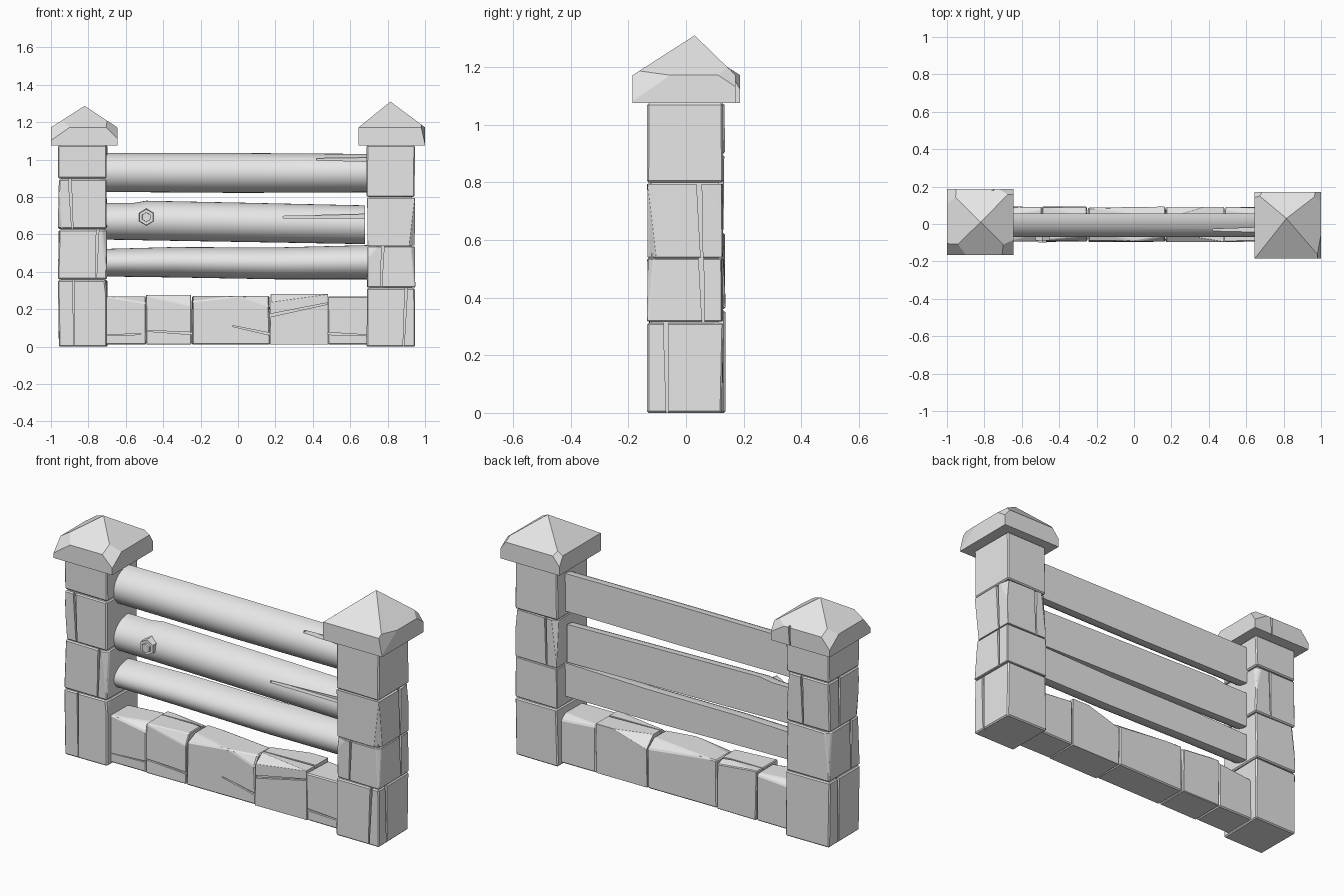
import bpy, bmesh, math, random
from mathutils import Vector, Matrix

random.seed(4)
if "Cube" in bpy.data.objects:
    bpy.data.objects.remove(bpy.data.objects["Cube"], do_unlink=True)

grey = bpy.data.materials.new("plain grey")
grey.use_nodes = True
grey.diffuse_color = (0.8, 0.8, 0.8, 1)
grey.node_tree.nodes["Principled BSDF"].inputs["Base Color"].default_value = (0.8, 0.8, 0.8, 1)

FRONT, BACK, LEFT, RIGHT, UP = (0, -1, 0), (0, 1, 0), (1, 0, 0), (-1, 0, 0), (0, 0, 1)


def finish(name, bm):
    bmesh.ops.recalc_face_normals(bm, faces=bm.faces)
    mesh = bpy.data.meshes.new(name)
    bm.to_mesh(mesh)
    bm.free()
    mesh.materials.append(grey)
    ob = bpy.data.objects.new(name, mesh)
    bpy.context.collection.objects.link(ob)
    return ob


def box(bm, lo, hi):
    lo, hi = Vector(lo), Vector(hi)
    m = Matrix.Translation((lo + hi) / 2) @ Matrix.Diagonal((*(hi - lo), 1))
    return bmesh.ops.create_cube(bm, size=1, matrix=m)["verts"]


def chip(bm, corner, sign, cut):
    """Slice off a corner; cut gives the distance removed along each axis."""
    corner = Vector(corner)
    normal = Vector([s / c for s, c in zip(sign, cut)])
    point = corner - Vector((sign[0] * cut[0], 0, 0))
    bmesh.ops.bisect_plane(bm, geom=bm.verts[:] + bm.edges[:] + bm.faces[:],
                           plane_co=point, plane_no=normal, clear_outer=True)
    bmesh.ops.holes_fill(bm, edges=[e for e in bm.edges if e.is_boundary])


def carve(ob, cracks):
    """Cut tapering cracks (start, end, face direction, width, depth)."""
    if not cracks:
        return
    bm = bmesh.new()
    for p, q, n, w, d in cracks:
        p, q, n = Vector(p), Vector(q), Vector(n)
        along = (q - p).normalized()
        side = n.cross(along)
        verts = []
        for end, half in ((p, w * 0.2), (q, w * 0.5)):
            verts += [bm.verts.new(end + side * half * a + n * b)
                      for a, b in ((-1, d), (1, d), (1, -d), (-1, -d))]
        bm.faces.new(verts[:4])
        bm.faces.new(verts[4:])
        for i in range(4):
            j = (i + 1) % 4
            bm.faces.new((verts[i], verts[j], verts[j + 4], verts[i + 4]))
    cutter = finish("crack_cutter", bm)
    cutter.hide_render = True
    mod = ob.modifiers.new("cracks", "BOOLEAN")
    mod.operation, mod.solver, mod.object = "DIFFERENCE", "EXACT", cutter
    deps = bpy.context.evaluated_depsgraph_get()
    result = bpy.data.meshes.new_from_object(ob.evaluated_get(deps))
    ob.modifiers.clear()
    ob.data = result
    bpy.data.objects.remove(cutter, do_unlink=True)


def stone(name, lo, hi, chips=(), cracks=()):
    bm = bmesh.new()
    for v in box(bm, lo, hi):
        v.co.x += random.uniform(-0.004, 0.004)
        v.co.y += random.uniform(-0.004, 0.004)
    for sign, cut in chips:
        chip(bm, [h if s > 0 else l for s, l, h in zip(sign, lo, hi)], sign, cut)
    bmesh.ops.bevel(bm, geom=bm.edges[:], offset=0.006, segments=1,
                    affect="EDGES", clamp_overlap=True)
    carve(finish(name, bm), cracks)


def pillar(name, x0, x1, y0, y1, seams, chips, cracks):
    bm = bmesh.new()
    box(bm, (x0 + 0.014, y0 + 0.014, 0.01), (x1 - 0.014, y1 - 0.014, 1.08))
    finish(name + "_core", bm)
    for i, (a, b) in enumerate(zip(seams, seams[1:])):
        stone(f"{name}_stone_{i + 1}", (x0, y0, a), (x1, y1, b - 0.005),
              chips.get(i, ()), cracks.get(i, ()))


def cap(name, x0, x1, y0, y1, apex, chips, cracks):
    bm = bmesh.new()
    verts = box(bm, (x0, y0, 1.075), (x1, y1, 1.172))
    roof = [f for f in bm.faces if all(v.co.z > 1.1 for v in f.verts)]
    poke = bmesh.ops.poke(bm, faces=roof)
    poke["verts"][0].co = apex
    for sign, cut in chips:
        chip(bm, (x1 if sign[0] > 0 else x0, y1 if sign[1] > 0 else y0, 1.172), sign, cut)
    carve(finish(name, bm), cracks)


def rail(name, stations, cracks=()):
    """Half-round log with a flat back, through (x, bottom, top) stations."""
    bm = bmesh.new()
    steps, loops = 18, []
    for x, low, high in stations:
        mid, half = (low + high) / 2, (high - low) / 2
        loops.append([bm.verts.new((x, 0.055 - 0.125 * math.sin(math.pi * i / steps),
                                    mid + half * math.cos(math.pi * i / steps)))
                      for i in range(steps + 1)])
    for a, b in zip(loops, loops[1:]):
        for i in range(steps + 1):
            j = (i + 1) % (steps + 1)
            bm.faces.new((a[i], a[j], b[j], b[i]))
    bm.faces.new(loops[0])
    bm.faces.new(loops[-1])
    ob = finish(name, bm)
    carve(ob, cracks)
    ob.data.shade_smooth()
    ob.data.set_sharp_from_angle(angle=math.radians(35))


# Stone pillars
F, B, L, R = -0.133, 0.127, 0.945, 0.69
pillar("left_pillar", R, L, F, B, (0, 0.317, 0.54, 0.8, 1.08),
       {1: [((1, -1, 1), (0.02, 0.02, 0.2)), ((-1, -1, 1), (0.05, 0.012, 0.06))],
        2: [((1, -1, -1), (0.03, 0.03, 0.25)), ((1, 1, 1), (0.012, 0.05, 0.12)),
            ((-1, 1, 1), (0.03, 0.02, 0.25))]},
       {0: [((0.885, F, 0), (0.9, F, 0.33), FRONT, 0.014, 0.012),
            ((L, -0.065, 0), (L, -0.07, 0.33), LEFT, 0.018, 0.012)],
        1: [((0.765, F, 0.31), (0.775, F, 0.55), FRONT, 0.014, 0.012),
            ((L, 0.06, 0.3), (L, 0.052, 0.55), LEFT, 0.018, 0.012)],
        2: [((L, 0.055, 0.53), (L, 0.045, 0.81), LEFT, 0.018, 0.012),
            ((0.755, B, 0.53), (0.76, B, 0.81), BACK, 0.014, 0.012)]})
F, B, L, R = -0.127, 0.133, -0.7, -0.96
pillar("right_pillar", R, L, F, B, (0, 0.36, 0.63, 0.9, 1.08),
       {0: [((1, -1, 1), (0.012, 0.05, 0.1))],
        1: [((1, -1, 1), (0.025, 0.02, 0.22)), ((-1, 1, 1), (0.025, 0.025, 0.2))],
        2: [((-1, -1, -1), (0.015, 0.03, 0.2)), ((1, 1, 1), (0.03, 0.02, 0.15))]},
       {0: [((-0.875, F, 0), (-0.88, F, 0.37), FRONT, 0.01, 0.01),
            ((R, 0.05, 0), (R, 0.06, 0.37), RIGHT, 0.018, 0.012)],
        1: [((-0.76, F, 0.35), (-0.75, F, 0.64), FRONT, 0.014, 0.012),
            ((R, -0.05, 0.35), (R, -0.06, 0.64), RIGHT, 0.018, 0.012)],
        2: [((-0.885, F, 0.62), (-0.9, F, 0.91), FRONT, 0.016, 0.012),
            ((R, 0.05, 0.62), (R, 0.04, 0.91), RIGHT, 0.018, 0.012),
            ((-0.8, B, 0.62), (-0.79, B, 0.91), BACK, 0.014, 0.012)]})

# Pyramid caps with knocked-off corners
cap("left_cap", 0.645, 1.0, -0.185, 0.172, (0.815, 0.03, 1.31),
    [((1, -1, 1), (0.02, 0.13, 0.09)), ((1, 1, 1), (0.03, 0.06, 0.04)),
     ((-1, 1, 1), (0.04, 0.03, 0.05))], [])
cap("right_cap", -1.0, -0.645, -0.165, 0.188, (-0.82, 0.01, 1.287),
    [((-1, -1, 1), (0.1, 0.06, 0.07)), ((1, -1, 1), (0.06, 0.08, 0.06)),
     ((-1, 1, 1), (0.05, 0.08, 0.06)), ((1, 1, 1), (0.08, 0.03, 0.05))],
    [((-0.76, 0.188, 1.07), (-0.755, 0.188, 1.18), BACK, 0.012, 0.01)])

# Low wall between the pillars
F, B = -0.093, 0.09
wall = [
    (-0.72, -0.494, 0.268, [((1, -1, 1), (0.2, 0.05, 0.035)), ((-1, 1, 1), (0.3, 0.04, 0.03))],
     [((-0.72, F, 0.06), (-0.49, F, 0.068), FRONT, 0.006, 0.008)]),
    (-0.49, -0.252, 0.277, [((1, -1, 1), (0.3, 0.03, 0.06)), ((1, 1, 1), (0.2, 0.06, 0.02))],
     [((-0.5, F, 0.085), (-0.24, F, 0.07), FRONT, 0.012, 0.01),
      ((-0.5, 0.04, 0.277), (-0.24, 0.045, 0.27), UP, 0.01, 0.012)]),
    (-0.248, 0.168, 0.27, [((-1, -1, 1), (0.25, 0.07, 0.03)), ((1, -1, 1), (0.16, 0.03, 0.05)),
                           ((1, 1, 1), (0.4, 0.05, 0.04))],
     [((-0.03, F, 0.11), (0.18, F, 0.065), FRONT, 0.012, 0.01)]),
    (0.172, 0.478, 0.28, [((-1, -1, 1), (0.3, 0.05, 0.04)), ((-1, 1, 1), (0.2, 0.06, 0.06))],
     [((0.5, F, 0.235), (0.165, F, 0.165), FRONT, 0.016, 0.012),
      ((0.16, -0.03, 0.275), (0.49, -0.02, 0.28), UP, 0.012, 0.014)]),
    (0.482, 0.71, 0.268, [((1, 1, 1), (0.3, 0.04, 0.03))],
     [((0.7, F, 0.06), (0.475, F, 0.07), FRONT, 0.012, 0.01)]),
]
for i, (x0, x1, top, chips, cracks) in enumerate(wall):
    stone(f"wall_stone_{i + 1}", (x0, F, 0.01), (x1, B, top), chips, cracks)
bm = bmesh.new()
box(bm, (-0.75, F + 0.014, 0.02), (0.75, B - 0.014, 0.2))
finish("wall_core", bm)

# Half-log rails, split at one end
rail("top_rail", [(-0.72, 0.827, 1.035), (0, 0.822, 1.035), (0.72, 0.825, 1.03)],
     [((0.42, -0.035, 1.002), (0.73, -0.035, 1.0), FRONT, 0.022, 0.03)])
rail("middle_rail", [(-0.72, 0.572, 0.768), (-0.56, 0.57, 0.768), (-0.49, 0.568, 0.78),
                     (0, 0.56, 0.77), (0.68, 0.548, 0.755)],
     [((0.24, -0.066, 0.692), (0.7, -0.066, 0.697), FRONT, 0.024, 0.03)])
rail("bottom_rail", [(-0.72, 0.375, 0.522), (-0.35, 0.37, 0.532), (0.2, 0.36, 0.53),
                     (0.72, 0.36, 0.543)])

# Hexagonal bolt on the middle rail
bm = bmesh.new()
for sides, radius, front in ((6, 0.047, -0.088), (6, 0.028, -0.1)):
    m = Matrix.Translation((-0.49, (front - 0.04) / 2, 0.692)) @ Matrix.Rotation(math.pi / 2, 4, "X")
    bmesh.ops.create_cone(bm, cap_ends=True, segments=sides, radius1=radius,
                          radius2=radius * 0.9, depth=-0.04 - front, matrix=m)
finish("bolt", bm)
